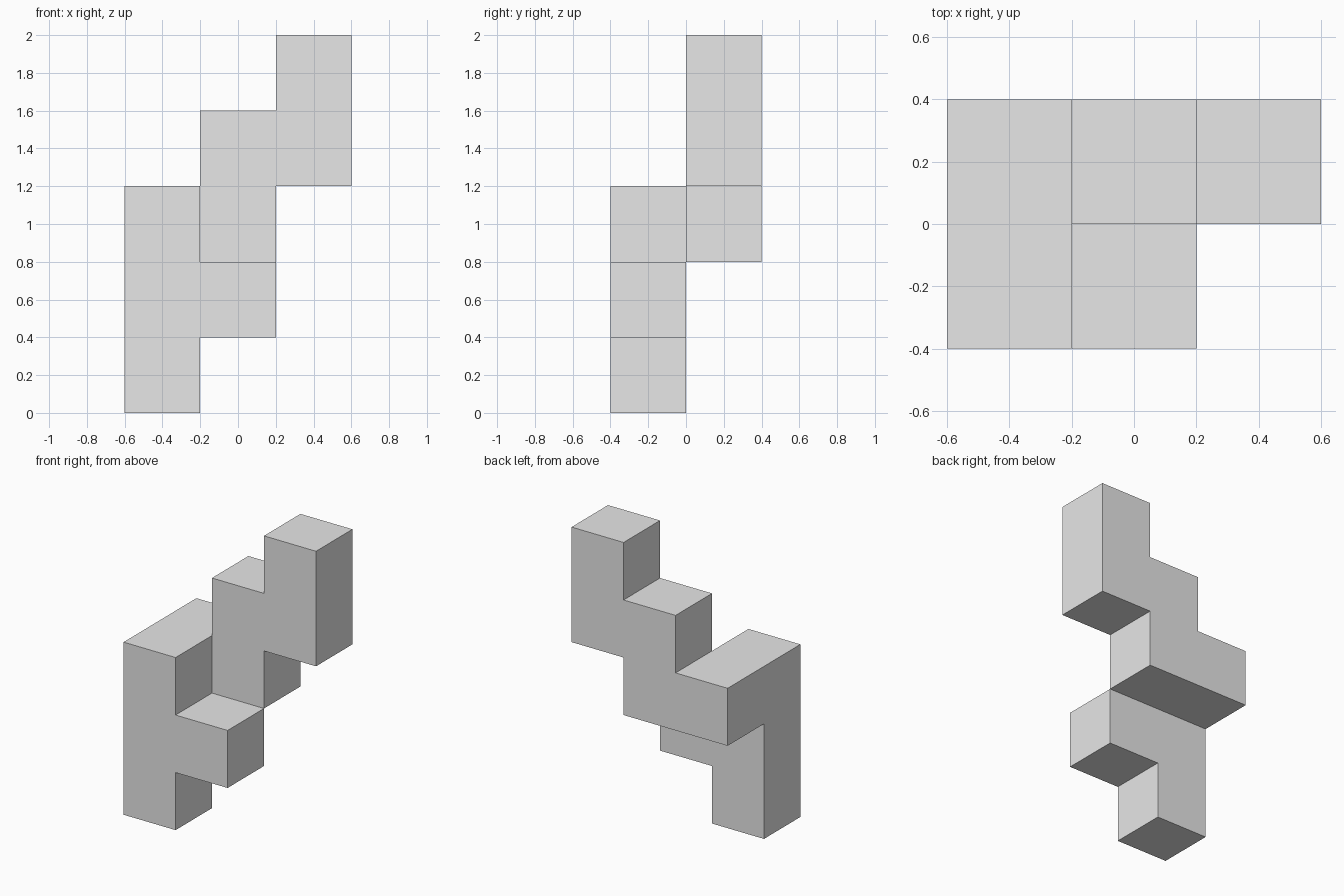
import bpy
import bmesh
from mathutils import Vector

if "Cube" in bpy.data.objects:
    bpy.data.objects.remove(bpy.data.objects["Cube"], do_unlink=True)

UNIT = 0.4
ORIGIN = Vector((-0.6, -0.4, 0.0))

# Single light grey finish
grey = bpy.data.materials.new("light_grey")
grey.use_nodes = True
colour = (0.8, 0.8, 0.8, 1.0)
grey.diffuse_color = colour
grey.node_tree.nodes["Principled BSDF"].inputs["Base Color"].default_value = colour

# Unit cells: front column with a side arm, then a back staircase
cells = {(0, 0, z) for z in range(3)}
cells.add((1, 0, 1))
cells |= {(0, 1, 2), (1, 1, 2), (1, 1, 3), (2, 1, 3), (2, 1, 4)}


def add_side(bm, cell, axis, sign):
    """Add one outward-facing square on a cell."""
    normal, u, v = Vector(), Vector(), Vector()
    normal[axis] = sign
    u[(axis + 1) % 3] = 0.5
    v[(axis + 2) % 3] = 0.5 * sign
    middle = Vector(cell) + Vector((0.5, 0.5, 0.5)) + normal / 2
    corners = (middle - u - v, middle + u - v, middle + u + v, middle - u + v)
    bm.faces.new([bm.verts.new(ORIGIN + c * UNIT) for c in corners])


# Outer skin only: keep sides with no neighbouring cell
bm = bmesh.new()
for cell in sorted(cells):
    for axis in range(3):
        for sign in (-1, 1):
            neighbour = list(cell)
            neighbour[axis] += sign
            if tuple(neighbour) not in cells:
                add_side(bm, cell, axis, sign)

# Weld the squares and merge them into large flat faces
bmesh.ops.remove_doubles(bm, verts=bm.verts[:], dist=0.001)
bmesh.ops.dissolve_limit(bm, angle_limit=0.01, verts=bm.verts[:], edges=bm.edges[:])

mesh = bpy.data.meshes.new("stepped_block")
bm.to_mesh(mesh)
bm.free()
mesh.materials.append(grey)
block = bpy.data.objects.new("stepped_block", mesh)
bpy.context.collection.objects.link(block)
